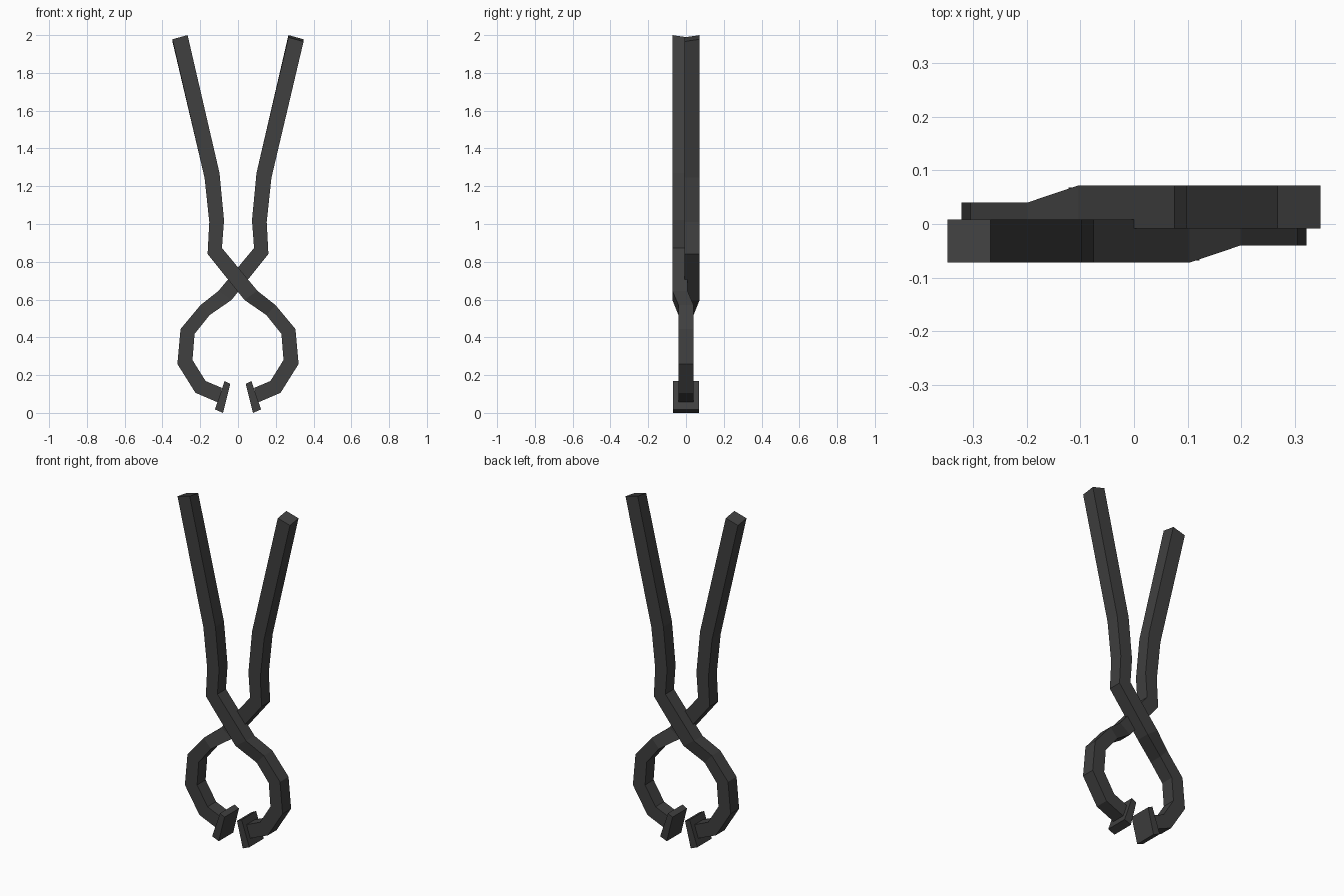
import bpy, bmesh

if "Cube" in bpy.data.objects:
    bpy.data.objects.remove(bpy.data.objects["Cube"])

iron = bpy.data.materials.new("dark iron")
iron.diffuse_color = (0.05, 0.05, 0.05, 1)
iron.use_nodes = True
iron.node_tree.nodes["Principled BSDF"].inputs["Base Color"].default_value = iron.diffuse_color


def sweep(name, sections, turn):
    """Skin a chain of four-sided sections; turn = -1 spins it half a turn about z."""
    bm = bmesh.new()
    rings = [[bm.verts.new((x * turn, y * turn, z)) for x, y, z in s] for s in sections]
    for a, b in zip(rings, rings[1:]):
        for i in range(4):
            j = (i + 1) % 4
            bm.faces.new((a[i], a[j], b[j], b[i]))
    bm.faces.new(rings[0])
    bm.faces.new(rings[-1])
    bmesh.ops.recalc_face_normals(bm, faces=bm.faces)
    me = bpy.data.meshes.new(name)
    bm.to_mesh(me)
    bm.free()
    me.materials.append(iron)
    ob = bpy.data.objects.new(name, me)
    bpy.context.collection.objects.link(ob)


# Arm outline: edge A (x, z), edge B (x, z), centre depth y
HANDLE, JAW = -0.032, 0.0
arm = [
    (-0.347, 1.978, -0.267, 2.0, HANDLE),
    (-0.177, 1.245, -0.098, 1.27, HANDLE),
    (-0.152, 1.01, -0.074, 1.02, HANDLE),
    (-0.161, 0.841, -0.085, 0.873, HANDLE),
    (0.034, 0.598, 0.103, 0.646, HANDLE),
    (0.150, 0.518, 0.198, 0.571, JAW),
    (0.230, 0.418, 0.304, 0.444, JAW),
    (0.241, 0.280, 0.321, 0.259, JAW),
    (0.172, 0.169, 0.225, 0.106, JAW),
    (0.085, 0.132, 0.105, 0.055, JAW),
]
H = 0.04
sections = []
for i, (ax, az, bx, bz, y) in enumerate(arm):
    dip = 0.012 if i == 0 else 0  # handle end slopes slightly inward
    sections.append([(ax, y - H, az), (bx, y - H, bz),
                     (bx, y + H, bz - dip), (ax, y + H, az - dip)])

# Gripping pad profile (x, z), extruded along y
pad_profile = [(0.041, 0.153), (0.071, 0.168), (0.122, 0.018), (0.079, 0.0)]
pad = [[(x, y, z) for x, z in pad_profile] for y in (-0.068, 0.068)]

for side, turn in (("front", 1), ("back", -1)):
    sweep(side + "_arm", sections, turn)
    sweep(side + "_jaw_pad", pad, turn)
